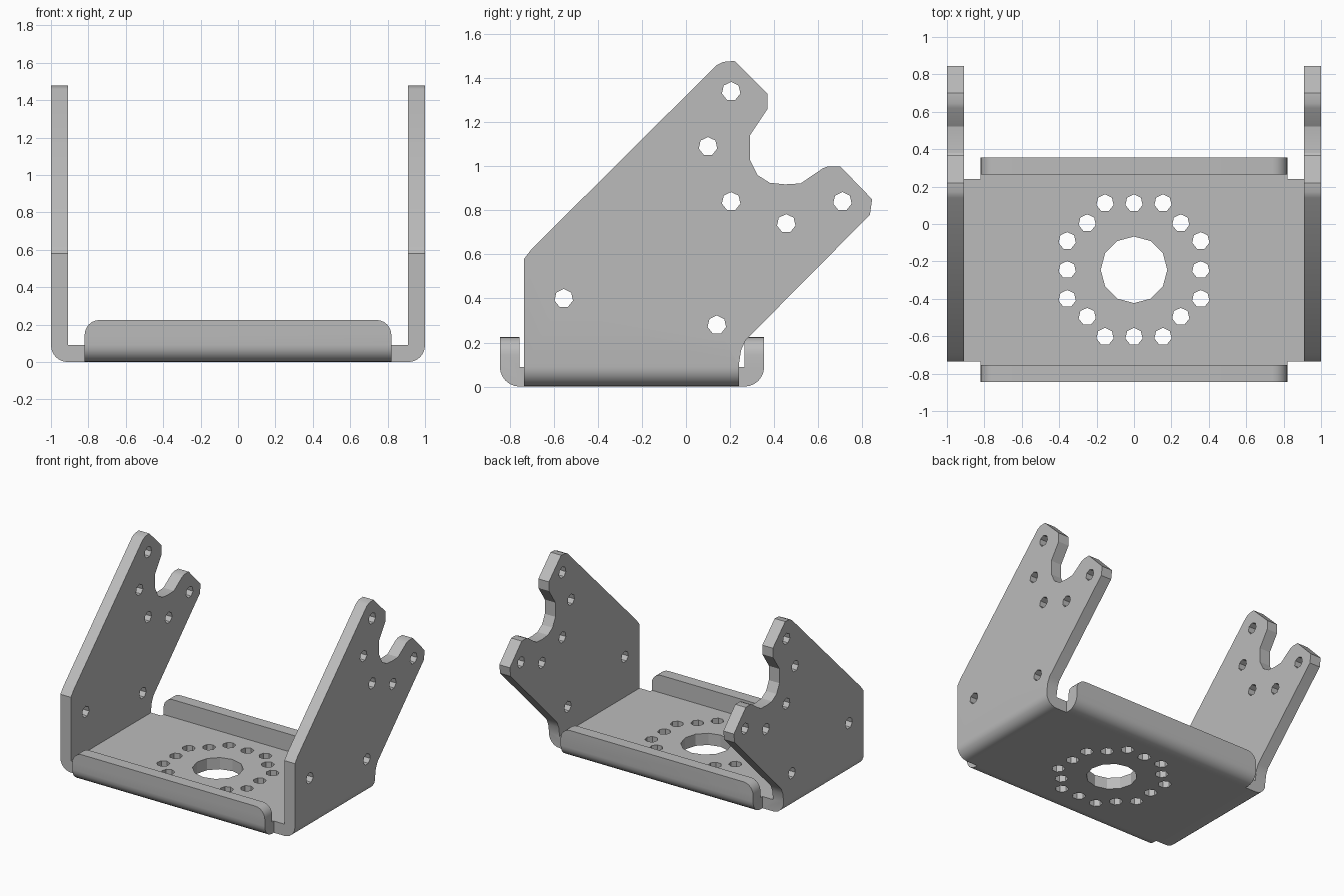
import bpy, bmesh, math
from mathutils import Vector

if "Cube" in bpy.data.objects:
    bpy.data.objects.remove(bpy.data.objects["Cube"])

steel = bpy.data.materials.new("plain grey steel")
steel.use_nodes = True
GREY = (0.5, 0.5, 0.5, 1)
steel.diffuse_color = GREY
steel.node_tree.nodes["Principled BSDF"].inputs["Base Color"].default_value = GREY

T = 0.09          # sheet thickness and outer bend radius
MID_Y = -0.245    # middle of the base plate


def prism(name, points, axis, lo, hi):
    """Extrude a 2D outline along axis; its two coordinates are the remaining axes in order."""
    def place(p, d):
        c = list(p)
        c.insert("xyz".index(axis), d)
        return Vector(c)
    bm = bmesh.new()
    face = bm.faces.new([bm.verts.new(place(p, lo)) for p in points])
    grown = bmesh.ops.extrude_face_region(bm, geom=[face])["geom"]
    bmesh.ops.translate(bm, vec=place((0, 0), hi - lo),
                        verts=[g for g in grown if isinstance(g, bmesh.types.BMVert)])
    bmesh.ops.recalc_face_normals(bm, faces=bm.faces)
    mesh = bpy.data.meshes.new(name)
    bm.to_mesh(mesh)
    bm.free()
    mesh.materials.append(steel)
    obj = bpy.data.objects.new(name, mesh)
    bpy.context.collection.objects.link(obj)
    return obj


def combine(target, operation, tools):
    """Apply exact booleans to target and remove the tools."""
    bpy.context.view_layer.objects.active = target
    for tool in tools:
        mod = target.modifiers.new("combine", "BOOLEAN")
        mod.operation, mod.solver, mod.object = operation, "EXACT", tool
        bpy.ops.object.modifier_apply(modifier=mod.name)
        bpy.data.objects.remove(tool)


def arc(cx, cy, r, start, end, steps=6):
    angles = [math.radians(start + (end - start) * i / steps) for i in range(steps + 1)]
    return [(cx + r * math.cos(a), cy + r * math.sin(a)) for a in angles]


def ring(cx, cy, r, sides):
    return arc(cx, cy, r, 90, 450, sides)[:-1]


def channel(centre, half, height):
    """Bent sheet cross-section: floor, two walls and rounded outer bends."""
    left, right = centre - half, centre + half
    return (arc(left + T, T, T, 180, 270) + arc(right - T, T, T, 270, 360)
            + [(right, height), (right - T, height), (right - T, T),
               (left + T, T), (left + T, height), (left, height)])


# Base and side arms: a bent channel trimmed to the arm outline
outline = [(-0.735, -0.1), (-0.735, 0.58), (-0.70, 0.625), (0.14, 1.46), (0.17, 1.474),
           (0.22, 1.478), (0.37, 1.33), (0.37, 1.26), (0.29, 1.14), (0.29, 1.03),
           (0.325, 0.96), (0.38, 0.925), (0.45, 0.918), (0.52, 0.922), (0.62, 0.99),
           (0.645, 1.0), (0.70, 1.0), (0.845, 0.85), (0.835, 0.78), (0.27, 0.21),
           (0.25, 0.165), (0.24, 0.1), (0.24, -0.1)]
bracket = prism("bracket", channel(0, 1, 1.6), "y", -1, 1)
combine(bracket, "INTERSECT", [prism("arm_outline", outline, "x", -1.2, 1.2)])

# Front and back lips: a shallow channel with rounded upper corners
lips = prism("lips", channel(MID_Y, 0.6, 0.3), "x", -0.9, 0.9)
lip_outline = ([(-0.82, -0.1), (0.82, -0.1)] + arc(0.74, 0.145, 0.08, 0, 90)
               + arc(-0.74, 0.145, 0.08, 90, 180))
combine(lips, "INTERSECT", [prism("lip_outline", lip_outline, "y", -1, 1)])
combine(bracket, "UNION", [lips])

# Base holes: large centre opening and a ring of small ones
holes = [prism("centre_hole", ring(0, MID_Y, 0.178, 12), "z", -0.1, 0.2)]
offsets = {(sx * x, sy * y) for x, y in [(0, 0.357), (0.155, 0.357), (0.25, 0.25),
                                         (0.357, 0.155), (0.357, 0)]
           for sx in (-1, 1) for sy in (-1, 1)}
for x, y in sorted(offsets):
    holes.append(prism("ring_hole", ring(x, MID_Y + y, 0.047, 7), "z", -0.1, 0.2))

# Arm holes, through both sides
for y, z in [(0.205, 1.34), (0.1, 1.09), (0.205, 0.84), (0.455, 0.74), (0.71, 0.84),
             (-0.555, 0.4), (0.14, 0.28)]:
    holes.append(prism("arm_hole", ring(y, z, 0.043, 7), "x", -1.2, 1.2))
combine(bracket, "DIFFERENCE", holes)

# Smooth bends, crisp edges
bpy.ops.object.select_all(action="DESELECT")
bracket.select_set(True)
bpy.context.view_layer.objects.active = bracket
bpy.ops.object.shade_smooth_by_angle(angle=math.radians(25))
